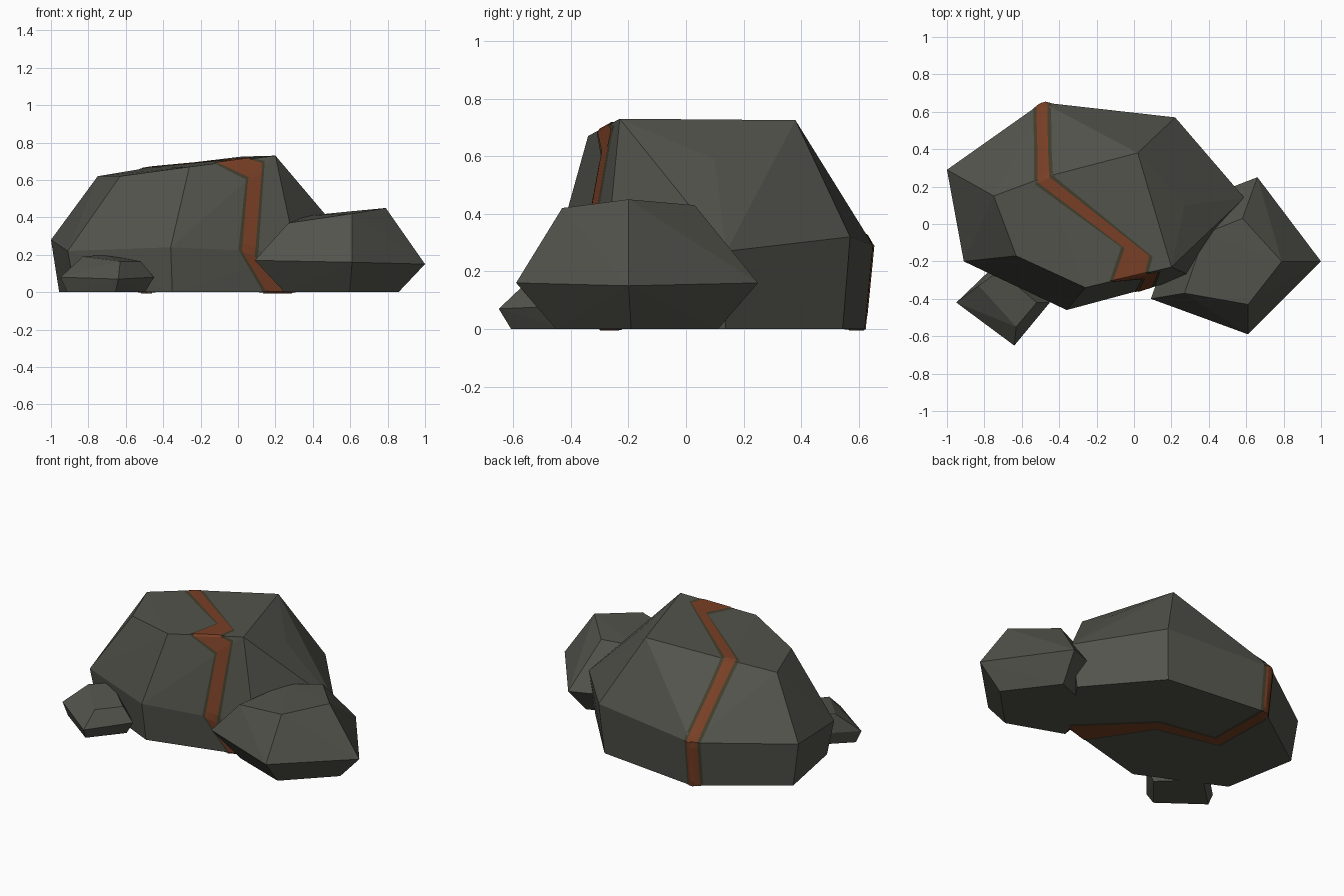
import bpy, bmesh
from mathutils import Vector
from mathutils.bvhtree import BVHTree

if "Cube" in bpy.data.objects:
    bpy.data.objects.remove(bpy.data.objects["Cube"])


def material(name, rgb):
    m = bpy.data.materials.new(name)
    m.diffuse_color = (*rgb, 1)
    m.use_nodes = True
    m.node_tree.nodes["Principled BSDF"].inputs["Base Color"].default_value = m.diffuse_color
    return m


STONE = material("stone", (0.085, 0.087, 0.072))
RUST = material("rust", (0.19, 0.05, 0.019))
STAIN = material("stain", (0.055, 0.047, 0.024))


def add_object(name, bm, mat):
    mesh = bpy.data.meshes.new(name)
    bm.to_mesh(mesh)
    mesh.materials.append(mat)
    obj = bpy.data.objects.new(name, mesh)
    bpy.context.collection.objects.link(obj)
    return obj


def rock(name, waist, crown, centre, base_scale):
    """Faceted boulder: hull of a waist ring, a crown and a shrunken base ring."""
    bm = bmesh.new()
    cx, cy = centre
    base = [(cx + (x - cx) * base_scale, cy + (y - cy) * base_scale, 0)
            for x, y, z in waist]
    for p in waist + crown + base:
        bm.verts.new(p)
    res = bmesh.ops.convex_hull(bm, input=bm.verts)
    loose = {v for v in res["geom_interior"] + res["geom_unused"]
             if isinstance(v, bmesh.types.BMVert)}
    bmesh.ops.delete(bm, geom=list(loose), context="VERTS")
    bmesh.ops.dissolve_limit(bm, angle_limit=0.01, verts=bm.verts, edges=bm.edges)
    bmesh.ops.recalc_face_normals(bm, faces=bm.faces)
    add_object(name, bm, STONE)
    return bm


# Large boulder
large = rock("large_rock",
             [(-1, .29, .28), (-.49, .65, .29), (.22, .57, .32), (.59, .14, .27),
              (.31, -.28, .21), (-.36, -.46, .24), (-.91, -.20, .22)],
             [(-.75, .15, .62), (-.63, -.17, .62), (-.26, -.34, .67), (.20, -.23, .73),
              (.27, .10, .59), (.02, .38, .725), (-.48, .25, .665)],
             (-.2, .1), .945)

# Medium boulder on the right
rock("medium_rock",
     [(.09, -.40, .17), (.61, -.59, .16), (1, -.20, .15), (.66, .25, .16), (.27, .10, .16)],
     [(.27, -.37, .37), (.61, -.43, .42), (.79, -.20, .45), (.58, .03, .43), (.38, -.05, .41)],
     (.57, -.17), .67)

# Small boulder at front left
rock("small_rock",
     [(-.95, -.42, .08), (-.64, -.65, .07), (-.45, -.42, .08), (-.70, -.18, .08)],
     [(-.83, -.33, .19), (-.63, -.55, .165), (-.52, -.42, .165), (-.72, -.25, .20)],
     (-.73, -.40), .83)

# Ore vein: left and right edge points of a closed ribbon round the large boulder
VEIN = [((.16, -.34, 0), (.33, -.27, 0)),
        ((.02, -.36, .22), (.09, -.35, .19)),
        ((.06, -.31, .62), (.13, -.26, .69)),
        ((-.11, -.30, .69), (.06, -.26, .71)),
        ((-.05, -.13, .71), (.08, -.17, .73)),
        ((-.51, .22, .66), (-.45, .25, .67)),
        ((-.52, .40, .53), (-.46, .40, .54)),
        ((-.52, .63, .29), (-.46, .65, .29)),
        ((-.52, .60, 0), (-.46, .62, 0)),
        ((-.51, .16, 0), (-.45, .20, 0)),
        ((-.11, .07, 0), (-.08, .13, 0))]


def ribbon(name, widen, lift, mat, steps=10, cols=4):
    tree = BVHTree.FromBMesh(large)
    pairs = []
    for a, b in VEIN:
        a, b = Vector(a), Vector(b)
        extra = (b - a).normalized() * widen
        pairs.append((a - extra, b + extra))
    bm = bmesh.new()
    rows = []
    for i, (a0, b0) in enumerate(pairs):
        a1, b1 = pairs[(i + 1) % len(pairs)]
        for s in range(steps):
            a, b = a0.lerp(a1, s / steps), b0.lerp(b1, s / steps)
            row = []
            for c in range(cols + 1):
                hit, normal, _, _ = tree.find_nearest(a.lerp(b, c / cols))
                row.append(bm.verts.new(hit + normal * lift))
            rows.append(row)
    for r, row in enumerate(rows):
        nxt = rows[(r + 1) % len(rows)]
        for c in range(cols):
            bm.faces.new((row[c], row[c + 1], nxt[c + 1], nxt[c]))
    # Face every quad away from the boulder
    bm.normal_update()
    for f in bm.faces:
        if f.normal.dot(tree.find_nearest(f.calc_center_median())[1]) < 0:
            f.normal_flip()
    add_object(name, bm, mat)


ribbon("vein_stain", .02, .003, STAIN)
ribbon("ore_vein", 0, .006, RUST)
